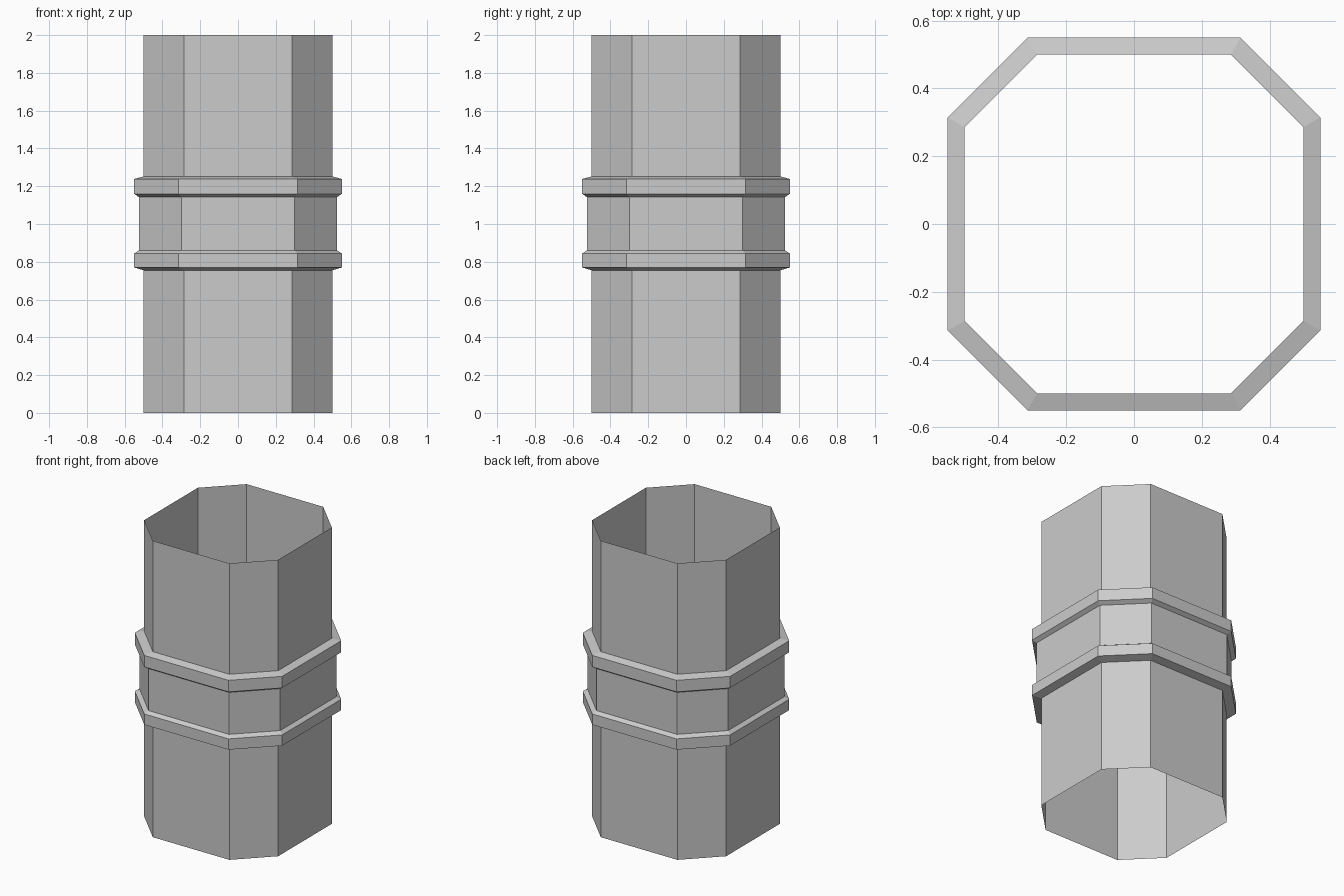
import bpy, bmesh

if "Cube" in bpy.data.objects:
    bpy.data.objects.remove(bpy.data.objects["Cube"])

# Unequal octagon outline for a half-width of 1 (wide sides face the axes)
C = 0.572
OUTLINE = [(1, -C), (1, C), (C, 1), (-C, 1), (-1, C), (-1, -C), (-C, -1), (C, -1)]

# Pipe wall profile: (half-width, height), with two bevelled collar bands
PROFILE = [(0.5, 0.0),
           (0.5, 0.755), (0.55, 0.77), (0.55, 0.843), (0.525, 0.86),
           (0.525, 1.143), (0.55, 1.16), (0.55, 1.238), (0.5, 1.252),
           (0.5, 2.0)]


def loft(name, outline, profile):
    """Skin an open-ended wall through scaled copies of the outline."""
    bm = bmesh.new()
    rings = [[bm.verts.new((x * r, y * r, z)) for x, y in outline] for r, z in profile]
    n = len(outline)
    for low, high in zip(rings, rings[1:]):
        for i in range(n):
            j = (i + 1) % n
            bm.faces.new((low[i], low[j], high[j], high[i]))
    mesh = bpy.data.meshes.new(name)
    bm.to_mesh(mesh)
    bm.free()
    obj = bpy.data.objects.new(name, mesh)
    bpy.context.collection.objects.link(obj)
    return obj


# Thin open pipe with its central collar
loft("octagonal_pipe", OUTLINE, PROFILE)
